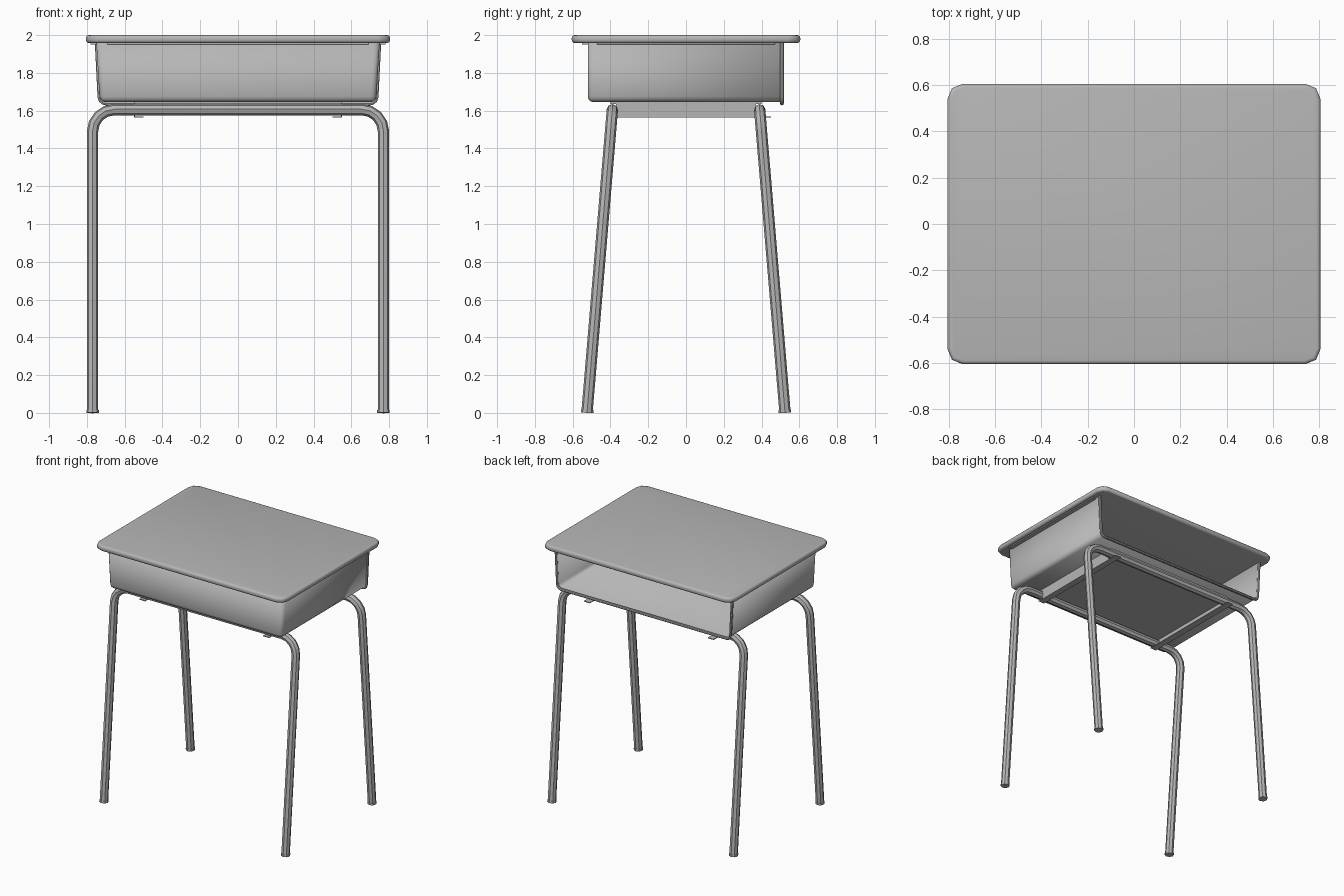
import bpy, bmesh, math
from mathutils import Vector

if "Cube" in bpy.data.objects:
    bpy.data.objects.remove(bpy.data.objects["Cube"])

grey = bpy.data.materials.new("grey")
grey.use_nodes = True
COLOUR = (0.47, 0.47, 0.47, 1)
grey.diffuse_color = COLOUR
grey.node_tree.nodes["Principled BSDF"].inputs["Base Color"].default_value = COLOUR


def finish(obj, angle=40):
    """Give the object its colour and smooth shading."""
    bpy.ops.object.select_all(action="DESELECT")
    obj.select_set(True)
    bpy.context.view_layer.objects.active = obj
    if obj.type == "CURVE":
        bpy.ops.object.convert(target="MESH")
        obj = bpy.context.object
    if not obj.data.materials:
        obj.data.materials.append(grey)
    bpy.ops.object.shade_smooth_by_angle(angle=math.radians(angle))
    return obj


def mesh_object(name, bm):
    mesh = bpy.data.meshes.new(name)
    bm.to_mesh(mesh)
    bm.free()
    obj = bpy.data.objects.new(name, mesh)
    bpy.context.collection.objects.link(obj)
    return obj


def box_mesh(low, high):
    bm = bmesh.new()
    bmesh.ops.create_cube(bm, size=1)
    low, high = Vector(low), Vector(high)
    for v in bm.verts:
        v.co = Vector([a + (c + 0.5) * (b - a) for a, b, c in zip(low, high, v.co)])
    return bm


def box(name, low, high):
    return finish(mesh_object(name, box_mesh(low, high)))


def rounded_path(points, radius, steps):
    """Replace the inner corners of a path by arcs."""
    points = [Vector(p) for p in points]
    path = [points[0]]
    for a, p, b in zip(points, points[1:], points[2:]):
        u, w = (a - p).normalized(), (b - p).normalized()
        half = u.angle(w) / 2
        reach = radius / math.tan(half)
        centre = p + (u + w).normalized() * radius / math.sin(half)
        start, end = p + u * reach - centre, p + w * reach - centre
        path += [centre + start.slerp(end, i / steps) * radius for i in range(steps + 1)]
    return path + [points[-1]]


def tube(name, path, radius, resolution=2):
    curve = bpy.data.curves.new(name, "CURVE")
    curve.dimensions = "3D"
    curve.bevel_depth = radius
    curve.bevel_resolution = resolution
    curve.use_fill_caps = True
    spline = curve.splines.new("POLY")
    spline.points.add(len(path) - 1)
    for point, co in zip(spline.points, path):
        point.co = (*co, 1)
    obj = bpy.data.objects.new(name, curve)
    bpy.context.collection.objects.link(obj)
    return finish(obj)


# Desk top: rounded corners and a softened edge
bm = box_mesh((-0.805, -0.605, 1.958), (0.805, 0.605, 2.0))
corners = [e for e in bm.edges if abs(e.verts[0].co.z - e.verts[1].co.z) > 0.01]
bmesh.ops.bevel(bm, geom=corners, offset=0.066, segments=2, profile=0.5, affect="EDGES")
rim = [e for e in bm.edges if abs(e.verts[0].co.z - e.verts[1].co.z) < 0.01]
bmesh.ops.bevel(bm, geom=rim, offset=0.016, segments=3, profile=0.5, affect="EDGES")
finish(mesh_object("desk_top", bm), 50)

# Book tray: tapered sheet box, open at the back and top
bm = box_mesh((-0.75, -0.52, 1.645), (0.75, 0.505, 1.96))
for v in bm.verts:
    if v.co.z < 1.7:
        v.co.x *= 0.975
bmesh.ops.delete(bm, geom=[f for f in bm.faces if f.normal.z > 0.9 or f.normal.y > 0.9],
                 context="FACES")
folds = [e for e in bm.edges if len(e.link_faces) == 2]
bmesh.ops.bevel(bm, geom=folds, offset=0.03, segments=3, profile=0.5, affect="EDGES")
tray = mesh_object("book_tray", bm)
sheet = tray.modifiers.new("sheet", "SOLIDIFY")
sheet.thickness = 0.01
sheet.offset = -1
finish(tray)

# Rolled lip around the tray opening
lip = [(-0.748, 0.508, 1.958), (-0.732, 0.508, 1.638), (0.732, 0.508, 1.638), (0.748, 0.508, 1.958)]
tube("tray_lip", rounded_path(lip, 0.035, 3), 0.01)

# Tray flanges fixed under the top
box("front_flange", (-0.69, -0.55, 1.95), (0.69, -0.515, 1.96))
for side, s in (("right", -1), ("left", 1)):
    box(side + "_flange", (min(s * 0.74, s * 0.78), -0.47, 1.95),
        (max(s * 0.74, s * 0.78), 0.47, 1.96))

# Bent tube leg frames with foot caps
for end, s in (("front", -1), ("back", 1)):
    foot, top = Vector((0.77, s * 0.524, 0.004)), Vector((0.77, s * 0.39, 1.605))
    flip = Vector((-1, 1, 1))
    path = rounded_path([foot, top, top * flip, foot * flip], 0.115, 4)
    tube(end + "_leg_frame", path, 0.03)
    for side, base in (("left", foot), ("right", foot * flip)):
        cap = base.copy()
        cap.z = 0
        tube(f"{end}_{side}_foot", [cap, cap + Vector((0, -s * 0.001, 0.016))], 0.033)

# Support plate with folded side brackets
box("support_plate", (-0.55, -0.4, 1.634), (0.55, 0.4, 1.645))
for side, s in (("right", -1), ("left", 1)):
    inner, outer = s * 0.5, s * 0.55
    web = s * 0.544
    box(side + "_bracket_web", (min(web, outer), -0.37, 1.566), (max(web, outer), 0.37, 1.64))
    box(side + "_bracket_foot", (min(inner, outer), -0.41, 1.564), (max(inner, outer), 0.45, 1.57))
